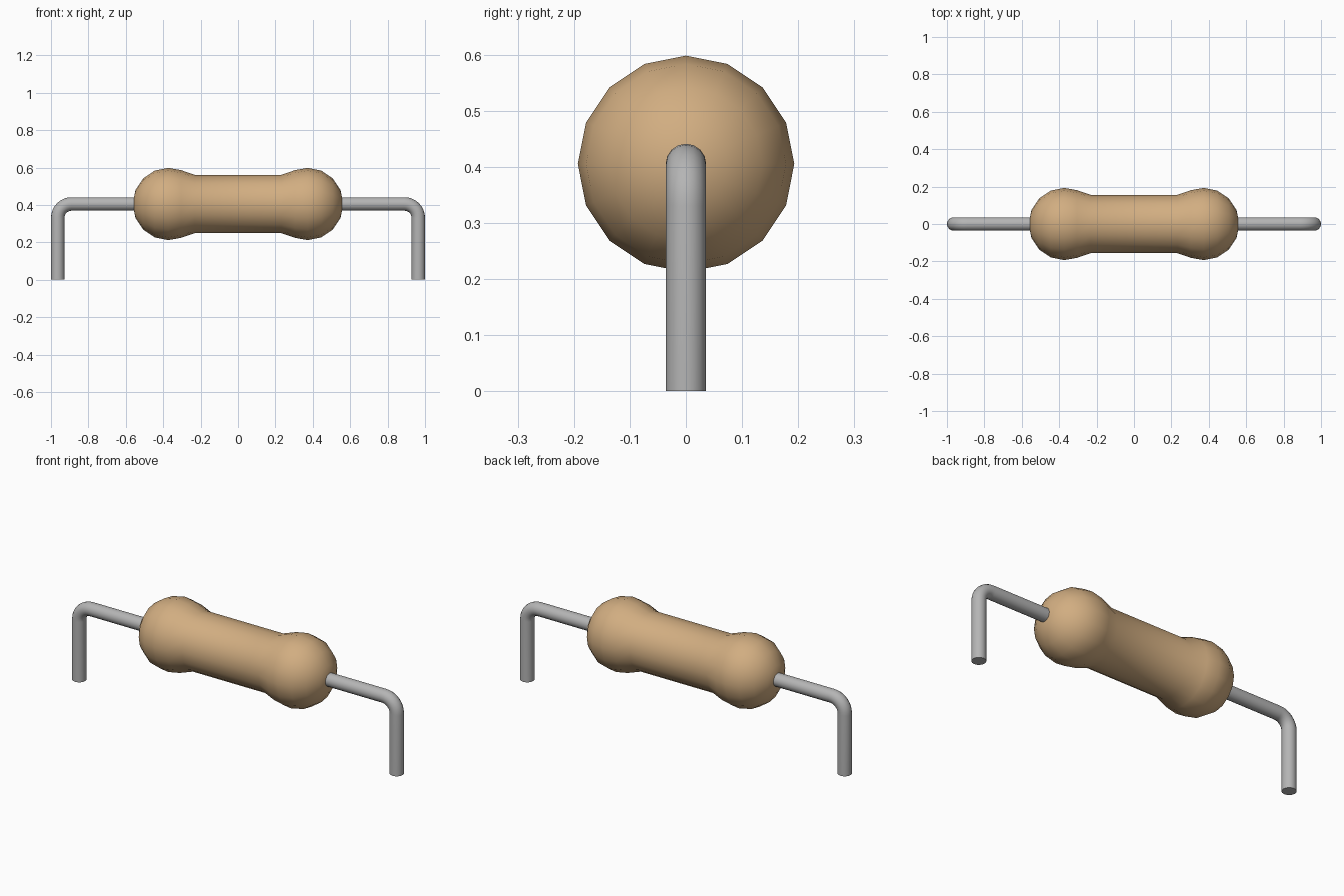
import bpy, bmesh, math
from mathutils import Matrix, Vector

cube = bpy.data.objects.get("Cube")
if cube:
    bpy.data.objects.remove(cube)

AXIS_Z = 0.405     # height of the body axis
SIDES = 16


def material(name, color, metallic, roughness):
    mat = bpy.data.materials.new(name)
    mat.use_nodes = True
    mat.diffuse_color = color
    bsdf = mat.node_tree.nodes["Principled BSDF"]
    bsdf.inputs["Base Color"].default_value = color
    bsdf.inputs["Metallic"].default_value = metallic
    bsdf.inputs["Roughness"].default_value = roughness
    return mat


tan = material("tan ceramic", (0.64, 0.42, 0.22, 1), 0, 0.6)
grey = material("grey wire", (0.46, 0.46, 0.46, 1), 0, 0.5)


def smooth(obj, angle):
    bpy.ops.object.select_all(action="DESELECT")
    obj.select_set(True)
    bpy.context.view_layer.objects.active = obj
    bpy.ops.object.shade_smooth_by_angle(angle=math.radians(angle))


def add_mesh(name, bm, mat, angle):
    bmesh.ops.recalc_face_normals(bm, faces=bm.faces)
    mesh = bpy.data.meshes.new(name)
    bm.to_mesh(mesh)
    bm.free()
    mesh.materials.append(mat)
    obj = bpy.data.objects.new(name, mesh)
    bpy.context.collection.objects.link(obj)
    smooth(obj, angle)


def make_body():
    # Half profile: rounded bulb, sloping shoulder, slimmer barrel
    bulb_x, bulb_r, barrel_r = 0.373, 0.193, 0.156
    half = []
    for i in range(5):
        a = math.radians(22.5 * i)
        half.append((bulb_x + 0.19 * math.cos(a), bulb_r * math.sin(a)))
    half += [(0.305, 0.181), (0.232, barrel_r)]
    profile = half + [(-x, r) for x, r in reversed(half)]

    bm = bmesh.new()
    verts = [bm.verts.new((x, 0, AXIS_Z + r)) for x, r in profile]
    edges = [bm.edges.new(pair) for pair in zip(verts, verts[1:])]
    bmesh.ops.spin(bm, geom=verts + edges, cent=(0, 0, AXIS_Z), axis=(1, 0, 0),
                   angle=math.tau, steps=SIDES, use_duplicate=False)
    bmesh.ops.remove_doubles(bm, verts=bm.verts, dist=0.0001)
    add_mesh("resistor_body", bm, tan, 40)


def make_lead(name, side):
    # Path: out from the bulb, round the bend, down to the ground
    wire_r, bend_r, leg_x = 0.036, 0.074, 0.964
    path = [(0.5, AXIS_Z, 0)]
    for i in range(9):
        a = math.pi / 2 * i / 8
        path.append((leg_x - bend_r + bend_r * math.sin(a),
                     AXIS_Z - bend_r + bend_r * math.cos(a), a))
    path.append((leg_x, 0, math.pi / 2))

    # Round section swept along the path
    bm = bmesh.new()
    rings = []
    for x, z, a in path:
        ring = []
        for k in range(SIDES):
            t = math.tau * k / SIDES
            offset = Matrix.Rotation(a, 3, "Y") @ Vector(
                (0, wire_r * math.sin(t), wire_r * math.cos(t)))
            ring.append(bm.verts.new(((x + offset.x) * side, offset.y, z + offset.z)))
        rings.append(ring)
    for r0, r1 in zip(rings, rings[1:]):
        for k in range(SIDES):
            j = (k + 1) % SIDES
            bm.faces.new((r0[k], r0[j], r1[j], r1[k]))
    bm.faces.new(rings[0])
    bm.faces.new(rings[-1])
    add_mesh(name, bm, grey, 40)


make_body()
make_lead("left_lead", 1)
make_lead("right_lead", -1)
